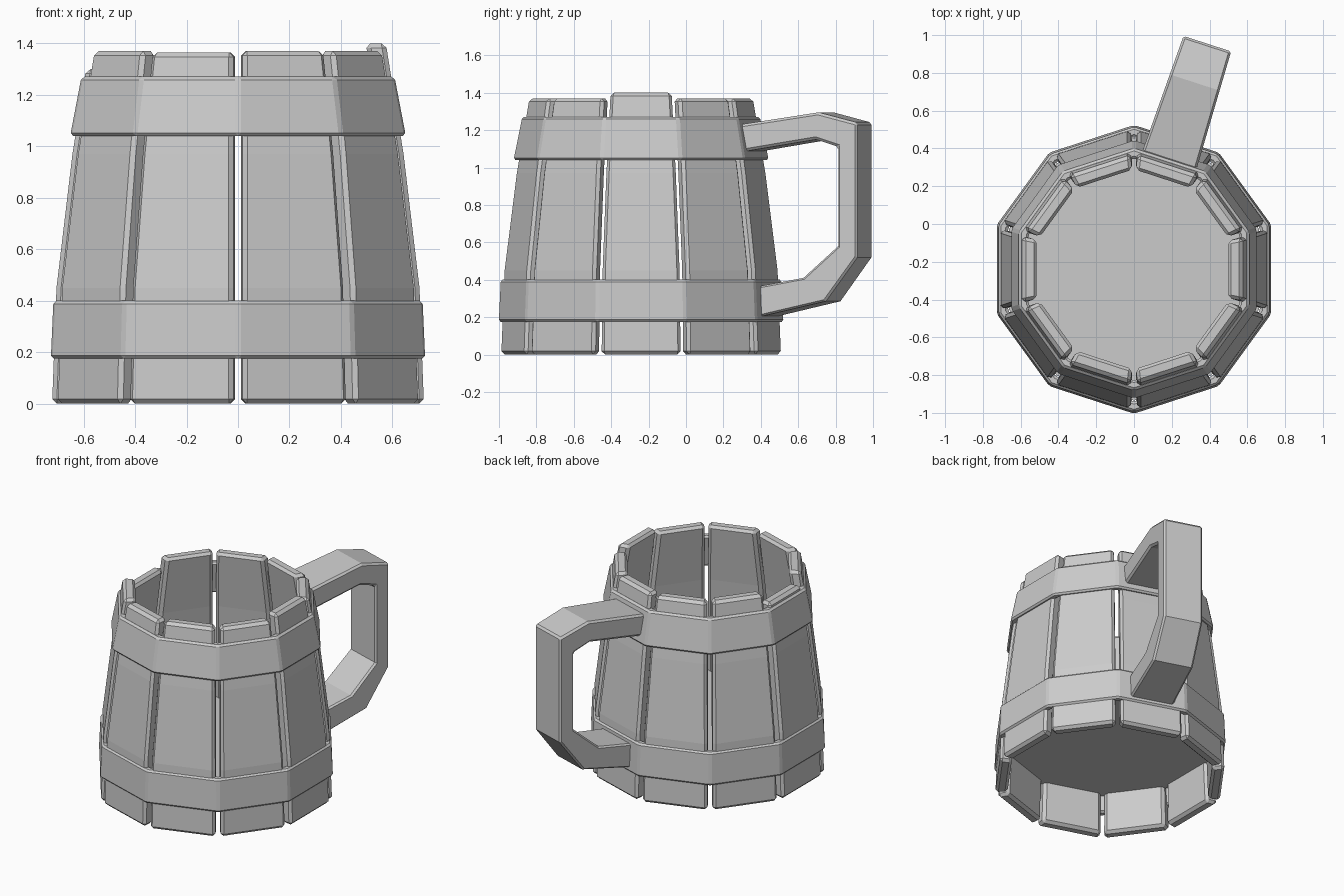
import bpy, bmesh
from math import cos, sin, tan, pi, radians
from mathutils import Vector

if "Cube" in bpy.data.objects:
    bpy.data.objects.remove(bpy.data.objects["Cube"])

N = 10
CY = -0.24                      # centre of the barrel in y
T = tan(pi / N)


def make(name, verts, faces, bevel=0.0, limit=30):
    bm = bmesh.new()
    vs = [bm.verts.new(v) for v in verts]
    for f in faces:
        bm.faces.new([vs[i] for i in f])
    bmesh.ops.recalc_face_normals(bm, faces=bm.faces[:])
    me = bpy.data.meshes.new(name)
    bm.to_mesh(me)
    bm.free()
    ob = bpy.data.objects.new(name, me)
    bpy.context.collection.objects.link(ob)
    if bevel:
        m = ob.modifiers.new("bevel", 'BEVEL')
        m.width = bevel
        m.segments = 1
        m.limit_method = 'ANGLE'
        m.angle_limit = radians(limit)
    return ob


def place(r, t, z, ang):
    """Radial distance, tangential offset and height at an angle round the barrel."""
    return Vector((r * cos(ang) - t * sin(ang), CY + r * sin(ang) + t * cos(ang), z))


# Staves: slightly bulged, wedge-shaped planks with uneven tops
rows = [(0.0, 0.722), (0.45, 0.705), (0.97, 0.643)]
tops = [1.40, 1.37, 1.37, 1.365, 1.37, 1.30, 1.37, 1.365, 1.37, 1.37]
for k, top in enumerate(tops):
    ang = 2 * pi * k / N
    verts, faces = [], []
    for z, r in rows + [(top, 0.643 - (top - 0.97) * 0.16)]:
        ri = r - 0.078
        ho, hi = r * T - 0.02, ri * T - 0.01
        verts += [place(r, -ho, z, ang), place(r, ho, z, ang),
                  place(ri, hi, z, ang), place(ri, -hi, z, ang)]
    for i in range(3):
        for j in range(4):
            a, b = 4 * i + j, 4 * i + (j + 1) % 4
            faces.append((a, b, b + 4, a + 4))
    faces += [(0, 1, 2, 3), (12, 13, 14, 15)]
    make(f"stave_{k + 1}", verts, faces, 0.018, 40)


# Hoops: ten-sided bands, sized by the distance to their flat sides
def hoop(name, z0, r0, z1, r1, thick=0.05):
    section = [(r0, z0), (r1, z1), (r1 - thick, z1), (r0 - thick, z0)]
    verts, faces = [], []
    for k in range(N):
        ang = 2 * pi * (k + 0.5) / N
        verts += [place(r / cos(pi / N), 0, z, ang) for r, z in section]
        for j in range(4):
            a, b = 4 * k + j, 4 * k + (j + 1) % 4
            n = 4 * N
            faces.append((a, b, (b + 4) % n, (a + 4) % n))
    make(name, verts, faces, 0.012)


hoop("lower_hoop", 0.175, 0.727, 0.40, 0.717)
hoop("upper_hoop", 1.04, 0.652, 1.27, 0.608)

# Floor of the mug
verts = [place(0.695, 0, z, 2 * pi * (k + 0.5) / N) for z in (0.285, 0.305) for k in range(N)]
faces = [tuple(range(N)), tuple(range(N, 2 * N))]
faces += [(k, (k + 1) % N, N + (k + 1) % N, N + k) for k in range(N)]
make("mug_floor", verts, faces)

# Handle: angular bracket on the back right stave, a little wider at its roots
outer = [(0.59, 1.228), (1.04, 1.295), (1.256, 1.24), (1.256, 0.52), (1.08, 0.285), (0.68, 0.195)]
inner = [(0.59, 1.08), (1.025, 1.15), (1.149, 1.11), (1.149, 0.58), (0.955, 0.41), (0.68, 0.36)]
ang = 2 * pi * 2 / N
verts, faces = [], []
for o, i in zip(outer, inner):
    for (r, z), s in ((o, -1), (o, 1), (i, 1), (i, -1)):
        half = 0.151 - (r - 0.6) * 0.028
        verts.append(place(r, s * half, z, ang))
for i in range(5):
    for j in range(4):
        a, b = 4 * i + j, 4 * i + (j + 1) % 4
        faces.append((a, b, b + 4, a + 4))
faces += [(0, 1, 2, 3), (20, 21, 22, 23)]
make("handle", verts, faces, 0.012, 60)
